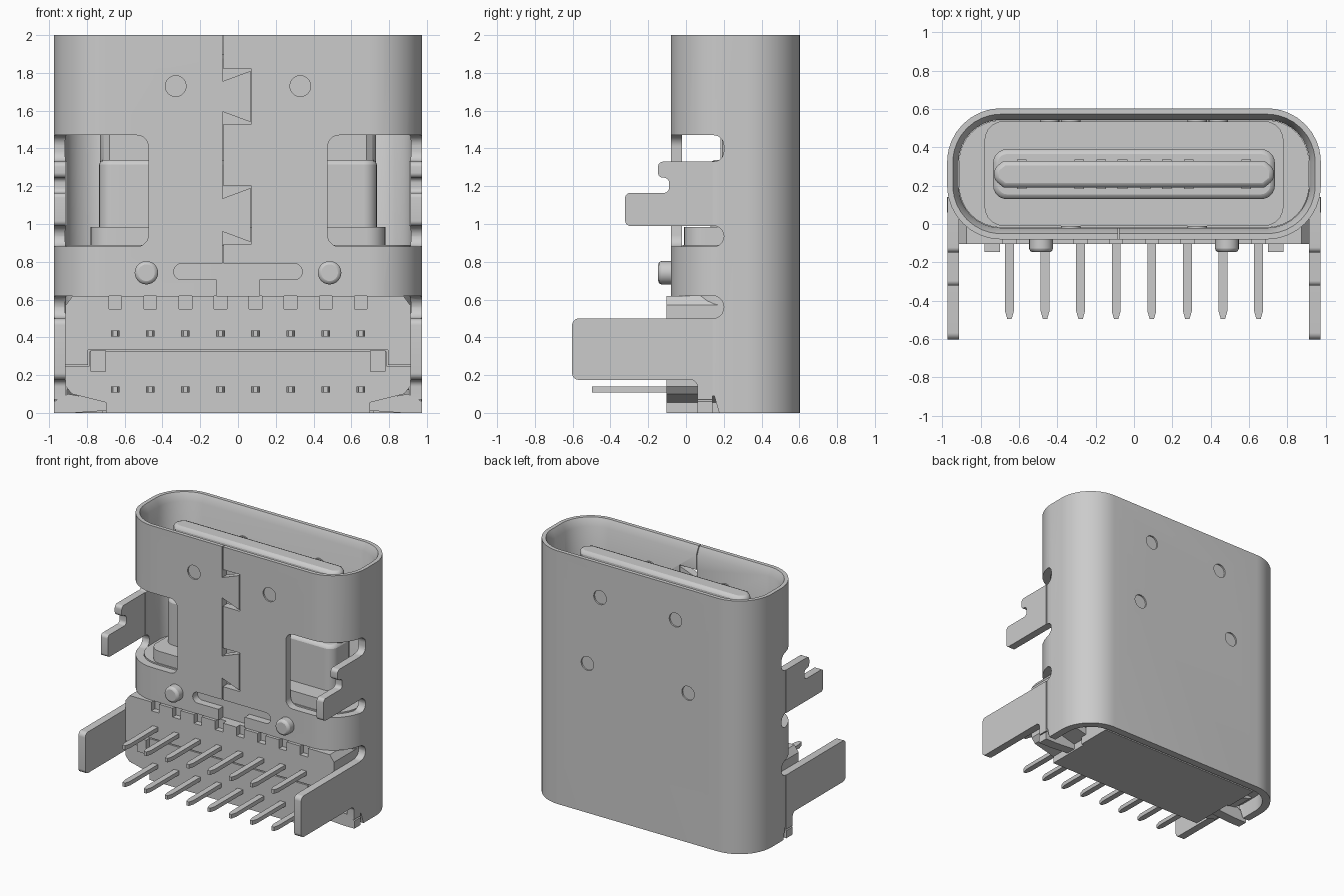
import bpy, bmesh, math
from mathutils import Vector

if "Cube" in bpy.data.objects:
    bpy.data.objects.remove(bpy.data.objects["Cube"])

X, Y0, Y1, R = 0.975, -0.08, 0.603, 0.28      # shell outline


def make(name, bm):
    bmesh.ops.recalc_face_normals(bm, faces=bm.faces)
    me = bpy.data.meshes.new(name)
    bm.to_mesh(me)
    bm.free()
    ob = bpy.data.objects.new(name, me)
    bpy.context.collection.objects.link(ob)
    return ob


def prism(name, pts, axis, a, b, bevel=0):
    """Extrude a 2D outline along an axis from a to b."""
    def place(p, t):
        return {'x': (t, p[0], p[1]), 'y': (p[0], t, p[1]), 'z': (p[0], p[1], t)}[axis]
    bm = bmesh.new()
    lo = [bm.verts.new(place(p, a)) for p in pts]
    hi = [bm.verts.new(place(p, b)) for p in pts]
    bm.faces.new(lo)
    bm.faces.new(hi)
    n = len(pts)
    for i in range(n):
        j = (i + 1) % n
        bm.faces.new((lo[i], lo[j], hi[j], hi[i]))
    ob = make(name, bm)
    if bevel:
        m = ob.modifiers.new("bevel", 'BEVEL')
        m.width, m.segments, m.limit_method = bevel, 2, 'ANGLE'
        m.angle_limit = math.radians(50)
    return ob


def rect(x0, x1, y0, y1):
    return [(x0, y0), (x1, y0), (x1, y1), (x0, y1)]


def fillet(pts, r, sharp=(), seg=5):
    """Round the corners of an outline, except the listed sharp ones."""
    out, n = [], len(pts)
    for i, p in enumerate(pts):
        if i in sharp:
            out.append(tuple(p))
            continue
        c = Vector(p)
        u = (Vector(pts[i - 1]) - c).normalized()
        v = (Vector(pts[(i + 1) % n]) - c).normalized()
        half = u.angle(v) / 2
        t = r / math.tan(half)
        mid = c + (u + v).normalized() * (r / math.sin(half))
        s, e = c + u * t - mid, c + v * t - mid
        for k in range(seg + 1):
            d = s.lerp(e, k / seg).normalized() * r
            out.append(tuple(mid + d))
    return out


def circle(x, y, r, n=24):
    return [(x + r * math.cos(2 * math.pi * k / n), y + r * math.sin(2 * math.pi * k / n)) for k in range(n)]


def stadium(off):
    return fillet(rect(-X + off, X - off, Y0 + off, Y1 - off), R - off, seg=10)


def cut(target, cutters):
    for c in cutters:
        c.hide_render = True
        m = target.modifiers.new("cut", 'BOOLEAN')
        m.object, m.operation, m.solver = c, 'DIFFERENCE', 'EXACT'
        bpy.context.view_layer.objects.active = target
        bpy.ops.object.modifier_apply(modifier=m.name)
        bpy.data.objects.remove(c)


# Metal shell: closed wall section swept round the outline
bm = bmesh.new()
rings = [[bm.verts.new((x, y, z)) for x, y in stadium(o)]
         for o, z in [(0, 0), (0, 2), (0.03, 2), (0.06, 1.94), (0.06, 0)]]
for k, ring in enumerate(rings):
    nxt = rings[(k + 1) % len(rings)]
    for i in range(len(ring)):
        j = (i + 1) % len(ring)
        bm.faces.new((ring[i], ring[j], nxt[j], nxt[i]))
shell = make("shell", bm)

cutters = []
# Windows and rounded side notches
for s in (-1, 1):
    win = fillet(rect(0.475, 1.3, 0.88, 1.47), 0.06)
    cutters.append(prism("c", [(s * x, z) for x, z in win], 'y', -0.4, 0.14))
    for z0, z1 in ((1.33, 1.47), (0.88, 0.99)):
        cutters.append(prism("c", fillet(rect(-0.4, 0.2, z0, z1), 0.053), 'x', s * 0.8, s * 1.2))
# Open lower front
cutters.append(prism("c", rect(-0.4, 0.14, -0.2, 0.56), 'x', -1.3, 1.3))
cutters.append(prism("c", fillet(rect(-0.4, 0.2, 0.5, 0.62), 0.058), 'x', -1.3, 1.3))
cutters.append(prism("c", [(0.1, 0.08), (0.15, 0.09), (0.19, -0.05), (0.1, -0.05)], 'x', -1.3, 1.3))
# Slot with its neck
cutters.append(prism("c", fillet(rect(-0.34, 0.34, 0.705, 0.79), 0.04), 'y', -0.2, 0.05))
cutters.append(prism("c", rect(-0.115, 0.115, 0.55, 0.74), 'y', -0.2, 0.05))
# Dovetail seam
for z0, z1 in ((0.75, 0.9), (1.2, 1.53), (1.82, 2.1)):
    cutters.append(prism("c", rect(-0.083, -0.077, z0, z1), 'y', -0.2, 0.05))
for z0, z1 in ((0.895, 1.2), (1.53, 1.82)):
    cutters.append(prism("c", rect(0.066, 0.072, z0, z1), 'y', -0.2, 0.05))
    for z, d in ((z0, 0.065), (z1, -0.065)):
        cutters.append(prism("c", [(-0.083, z), (0.071, z), (0.071, z + d * 0.12), (-0.083, z + d)],
                             'y', -0.2, 0.05))
# Pressed dimples, front and back
for s in (-1, 1):
    for x, z, y, d in ((0.33, 1.73, Y0, 1), (0.33, 1.73, Y1, -1), (0.44, 1.18, Y1, -1)):
        cutters.append(prism("c", circle(s * x, z, 0.055), 'y', y - d * 0.05, y + d * 0.012))
        prism("dimple_bump", circle(s * x, z, 0.05), 'y', y + d * 0.045, y + d * 0.07)
cut(shell, cutters)

# Legs, bottom tabs, locating pegs and nubs on each side
upper_leg = fillet([(0.14, 0.99), (-0.322, 0.99), (-0.322, 1.165), (-0.09, 1.165),
                    (-0.09, 1.245), (-0.148, 1.245), (-0.148, 1.33), (0.14, 1.33)], 0.026, sharp=(0, 7))
lower_leg = fillet([(0.14, 0.5), (-0.603, 0.5), (-0.603, 0.175), (0.06, 0.175),
                    (0.06, 0.07), (0.14, 0.07)], 0.035, sharp=(0, 4, 5))
for s, side in ((-1, "left"), (1, "right")):
    prism(side + "_upper_leg", upper_leg, 'x', s * 0.913, s * 0.974)
    prism(side + "_lower_leg", lower_leg, 'x', s * 0.913, s * 0.974)
    tab = [(0.975, 0.0), (0.975, 0.06), (0.9, 0.1), (0.7, 0.065), (0.7, 0.012), (0.87, 0.0)]
    prism(side + "_bottom_tab", [(s * x, z) for x, z in tab], 'y', 0.06, 0.14)
    prism(side + "_peg", circle(s * 0.485, 0.742, 0.062), 'y', -0.147, -0.03, bevel=0.018)
    prism(side + "_nub", rect(s * 0.74 - 0.04, s * 0.74 + 0.04, 0.22, 0.33), 'y', -0.147, -0.09)

# Plastic body at the foot, with seam line and contact notches
half = [(0.7, 0), (0.7, 0.055), (0.88, 0.1), (0.912, 0.14), (0.912, 0.57), (0.875, 0.62)]
body = prism("plastic_body", half + [(-x, z) for x, z in reversed(half)], 'y', -0.104, 0.3)
pin_x = [-0.65 + 1.3 * i / 7 for i in range(8)]
g = 0.004
grooves = [rect(-0.79, 0.79, 0.33 - g, 0.33 + g)]
for s in (-1, 1):
    grooves.append(rect(s * 0.79 - g, s * 0.79 + g, 0.25, 0.33 + g))
    grooves.append(rect(min(s * 0.79, s * 0.95), max(s * 0.79, s * 0.95), 0.25 - g, 0.25 + g))
cutters = [prism("c", r, 'y', -0.2, -0.085) for r in grooves]
cutters += [prism("c", rect(x - 0.034, x + 0.034, 0.55, 0.7), 'y', -0.2, -0.06) for x in pin_x]
cut(body, cutters)
prism("body_rear", rect(-0.72, 0.72, 0.25, 0.53), 'z', 0.0, 0.3)
prism("body_fill", stadium(0.062), 'z', 0.12, 0.89)
prism("cavity_floor", fillet(rect(-0.78, 0.78, -0.01, 0.537), 0.1), 'z', 0.8, 0.985)

# Tongue with thicker root
prism("tongue_root", fillet(rect(-0.735, 0.735, 0.13, 0.39), 0.07), 'z', 0.9, 1.34, bevel=0.025)
prism("tongue", [(-0.73, 0.23), (-0.68, 0.19), (0.68, 0.19), (0.73, 0.23),
                 (0.73, 0.29), (0.68, 0.33), (-0.68, 0.33), (-0.73, 0.29)], 'z', 1.2, 1.9, bevel=0.025)
for x in (0.06, 0.17, 0.285, 0.585):
    for s in (-1, 1):
        prism("tongue_contact", rect(s * x - 0.025, s * x + 0.025, 0.183, 0.337), 'z', 1.25, 1.8)

# Two rows of solder pins
for z in (0.125, 0.42):
    for x in pin_x:
        prism("pin", [(x - 0.023, -0.08), (x - 0.023, -0.455), (x - 0.011, -0.497),
                      (x + 0.011, -0.497), (x + 0.023, -0.455), (x + 0.023, -0.08)],
              'z', z - 0.016, z + 0.016)

# Smooth curved walls, keep edges sharp
bpy.ops.object.select_all(action='SELECT')
bpy.context.view_layer.objects.active = shell
bpy.ops.object.shade_smooth_by_angle(angle=math.radians(30))
